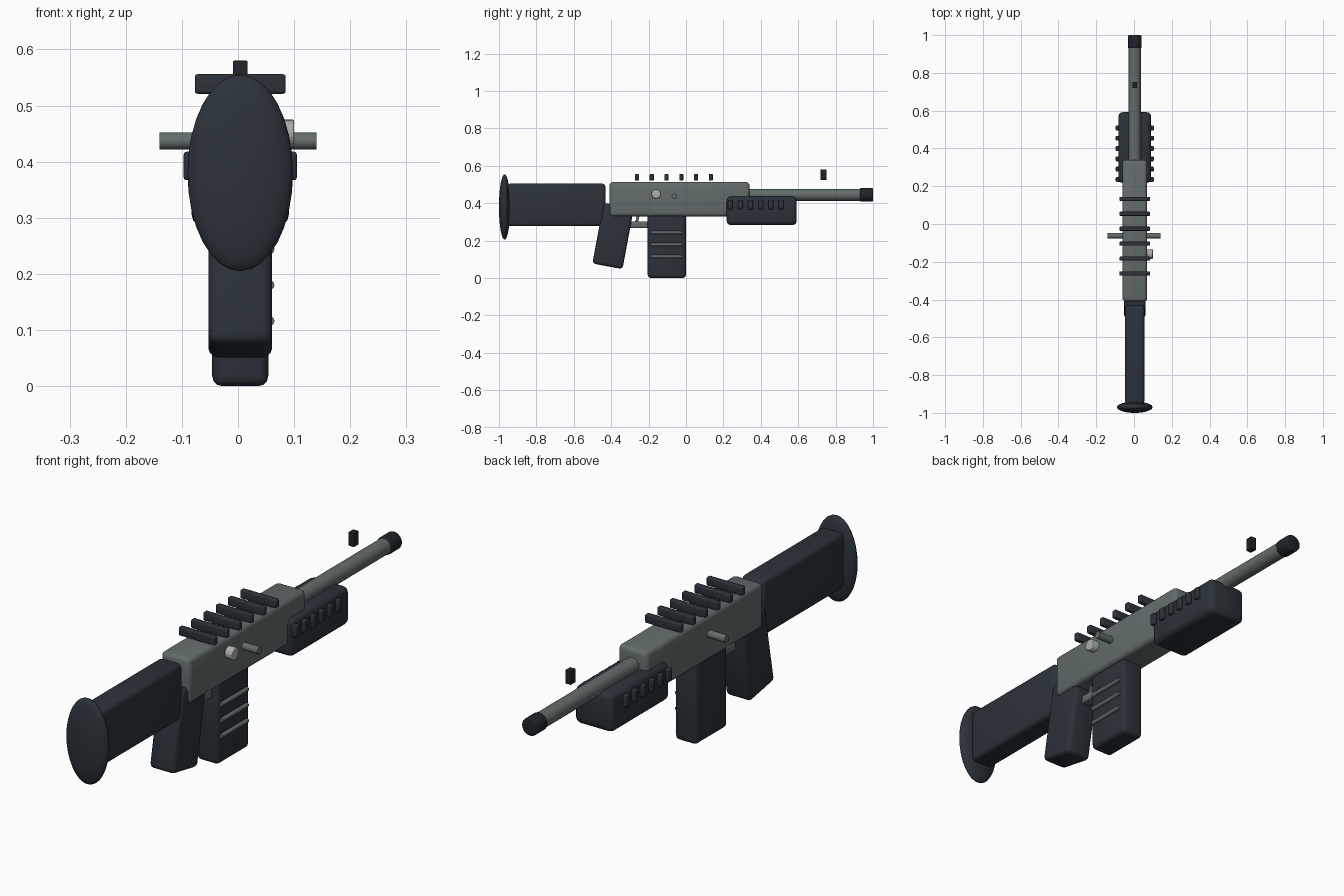
import bpy
from math import radians

cube = bpy.data.objects.get("Cube")
if cube:
    bpy.data.objects.remove(cube, do_unlink=True)


def material(name, color):
    m = bpy.data.materials.new(name)
    m.use_nodes = True
    m.diffuse_color = (*color, 1)
    bsdf = next(n for n in m.node_tree.nodes if n.type == "BSDF_PRINCIPLED")
    bsdf.inputs["Base Color"].default_value = (*color, 1)
    return m


DARK = material("dark slate", (0.024, 0.032, 0.042))
BLACK = material("near black", (0.014, 0.018, 0.022))
METAL = material("gunmetal grey", (0.125, 0.15, 0.15))
LIGHT = material("light steel", (0.42, 0.42, 0.42))
MID = 0.004  # centre line of the body


def finish(name, mat, bevel, segments=3):
    ob = bpy.context.object
    ob.name = name
    ob.data.materials.append(mat)
    bpy.ops.object.transform_apply(location=False, rotation=False, scale=True)
    if bevel:
        mod = ob.modifiers.new("Bevel", "BEVEL")
        mod.width = bevel
        mod.segments = segments
        mod.limit_method = "ANGLE"
        mod.angle_limit = radians(40)
        bpy.ops.object.modifier_apply(modifier=mod.name)
    bpy.ops.object.shade_smooth_by_angle(angle=radians(35))
    return ob


def box(name, mat, x, y, z, bevel=0.0, tilt=0.0):
    """Box from (min, max) ranges, tilted about its centre."""
    ranges = (x, y, z)
    bpy.ops.mesh.primitive_cube_add(
        size=1, location=[(a + b) / 2 for a, b in ranges], rotation=(tilt, 0, 0))
    bpy.context.object.scale = [b - a for a, b in ranges]
    return finish(name, mat, bevel)


def rod(name, mat, axis, radius, start, end, center, bevel=0.0, sides=24):
    """Cylinder along x or y; center gives the other two coordinates."""
    mid = (start + end) / 2
    if axis == "x":
        loc, rot = (mid, *center), (0, radians(90), 0)
    else:
        loc, rot = (center[0], mid, center[1]), (radians(90), 0, 0)
    bpy.ops.mesh.primitive_cylinder_add(
        vertices=sides, radius=radius, depth=end - start, location=loc, rotation=rot)
    return finish(name, mat, bevel)


def wide(half):
    return (MID - half, MID + half)


# Receiver and barrel
box("receiver", METAL, wide(0.066), (-0.41, 0.34), (0.33, 0.513), 0.018)
rod("barrel", METAL, "y", 0.032, 0.3, 0.98, (MID, 0.445))
rod("muzzle", BLACK, "y", 0.036, 0.93, 1.0, (MID, 0.445), 0.007)
box("front_sight", BLACK, wide(0.013), (0.72, 0.752), (0.525, 0.58), 0.002)

# Stock and oval butt plate
box("stock", DARK, wide(0.051), (-0.955, -0.43), (0.277, 0.505), 0.018)
bpy.ops.mesh.primitive_uv_sphere_add(
    segments=32, ring_count=16, radius=1, location=(MID, -0.97, 0.38))
bpy.context.object.scale = (0.094, 0.03, 0.175)
finish("butt_plate", DARK, 0)

# Grip, trigger and guard
box("grip", DARK, wide(0.057), (-0.472, -0.308), (0.06, 0.39), 0.018, radians(-10.5))
box("trigger_guard", METAL, wide(0.02), (-0.33, -0.195), (0.268, 0.302), 0.006)
box("trigger", METAL, wide(0.01), (-0.267, -0.253), (0.285, 0.345), 0.003, radians(-15))

# Magazine with ribs on one side
box("magazine", DARK, wide(0.05), (-0.205, 0.0), (0.0, 0.35), 0.018)
for i in range(3):
    rod(f"magazine_rib_{i + 1}", METAL, "y", 0.009, -0.19, -0.022,
        (0.056, 0.116 + i * 0.064), sides=12)

# Fore-end with side fins
box("fore_end", DARK, wide(0.087), (0.217, 0.592), (0.283, 0.438), 0.024)
for i in range(6):
    y = 0.236 + i * 0.0545
    for side, label in ((1, "left"), (-1, "right")):
        x = MID + side * 0.088
        box(f"fore_end_fin_{label}_{i + 1}", DARK, (x - 0.013, x + 0.013),
            (y - 0.013, y + 0.013), (0.367, 0.418), 0.006)

# Top rail bars
for i in range(6):
    y = -0.262 + i * 0.079
    box(f"rail_bar_{i + 1}", DARK, wide(0.081),
        (y - 0.011, y + 0.011), (0.521, 0.556), 0.005)

# Cross pin and charging knob
rod("cross_pin", METAL, "x", 0.015, -0.14, 0.14, (-0.062, 0.437))
rod("charging_knob", LIGHT, "x", 0.025, 0.05, 0.1, (-0.16, 0.45), 0.003, sides=16)
